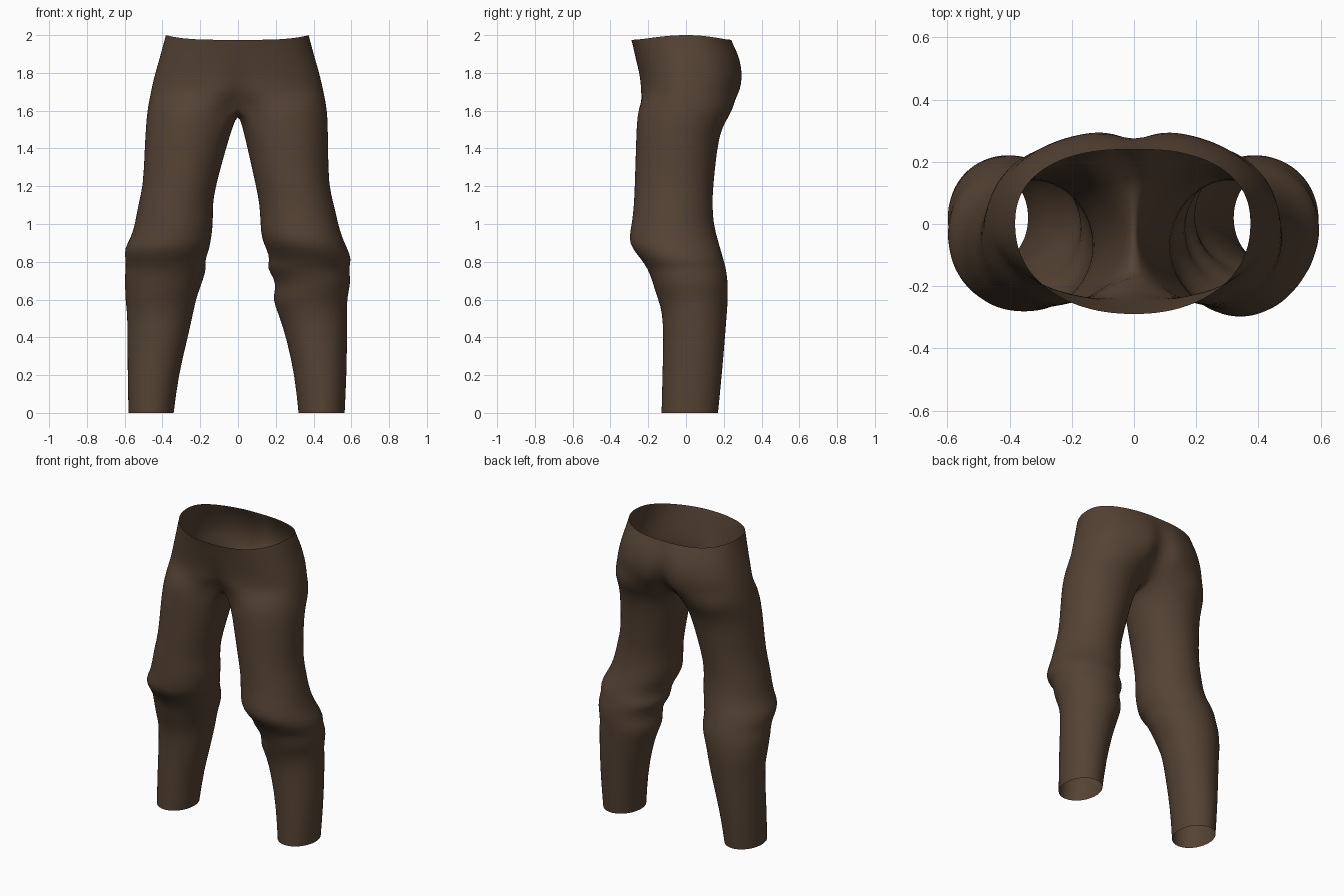
import bpy, bmesh, math

if "Cube" in bpy.data.objects:
    bpy.data.objects.remove(bpy.data.objects["Cube"])

brown = bpy.data.materials.new("dark_brown_cloth")
brown.diffuse_color = (0.09, 0.055, 0.034, 1)
brown.use_nodes = True
brown.node_tree.nodes["Principled BSDF"].inputs["Base Color"].default_value = brown.diffuse_color

# Leg sections: z, right inner/outer x, left inner/outer x, front y, back y
LEG = [
    (0.00, .32, .565, .34, .58, -.13, .17),
    (0.20, .30, .575, .315, .585, -.125, .19),
    (0.40, .255, .578, .265, .585, -.12, .207),
    (0.53, .212, .578, .237, .587, -.125, .217),
    (0.60, .182, .578, .222, .597, -.148, .222),
    (0.65, .197, .588, .205, .597, -.165, .222),
    (0.71, .195, .598, .183, .602, -.182, .22),
    (0.765, .150, .585, .167, .594, -.205, .212),
    (0.81, .170, .603, .175, .596, -.235, .20),
    (0.87, .150, .580, .150, .604, -.285, .182),
    (0.92, .125, .555, .143, .570, -.305, .168),
    (1.00, .118, .530, .130, .545, -.287, .146),
    (1.10, .115, .510, .135, .530, -.276, .14),
    (1.20, .095, .480, .118, .502, -.272, .144),
    (1.40, .050, .478, .063, .495, -.266, .165),
    (1.52, .022, .476, .026, .488, -.262, .19),
    (1.61, .000, .472, .000, .480, -.255, .258),
]
# Hip sections: z, half width, front y, back y, front dip, back cleft depth
HIP = [
    (1.69, .455, -.248, .290, .045, .085),
    (1.74, .445, -.246, .300, .020, .060),
    (1.80, .430, -.252, .306, .006, .036),
    (1.88, .407, -.268, .290, .000, .022),
    (1.94, .390, -.280, .260, .000, .012),
    (1.975, .375, -.290, .242, .000, .003),
]
OUT, INN = 28, 8          # segments on the outer arc and on the crotch arc
SPAN = math.radians(140)


def power(v, n):
    return math.copysign(abs(v) ** (2 / n), v)


def leg_ring(row, side):
    z, ri, ro, li, lo, f, b = row
    inner, outer = (ri, ro) if side > 0 else (li, lo)
    if side < 0:
        f = max(f, -.282)
    cx, rx, cy, ry = (inner + outer) / 2, (outer - inner) / 2, (f + b) / 2, (b - f) / 2
    ring = []
    for j in range(OUT + INN):
        t = -SPAN + 2 * math.pi * j / (OUT + INN)
        ring.append([cx + rx * math.cos(t), cy + ry * math.sin(t), z])
    return ring


def hip_arc(row, side):
    z, w, f, b, dip, cleft = row
    top = row is HIP[-1]
    if side < 0:
        w += .008
    arc = []
    for j in range(OUT + 1):
        t = -math.pi / 2 + math.pi * j / OUT
        n = 2.15 if t < 0 else 2.35
        x, s = w * power(math.cos(t), n), power(math.sin(t), n)
        if j in (0, OUT):
            x = 0
        y = -f * s if t < 0 else b * s
        groove = math.exp(-(x / .055) ** 2)
        y += groove * (dip if t < 0 else -cleft)
        arc.append([x, y, z + (.025 * (x / w) ** 4 if top else 0)])
    return arc


bm = bmesh.new()
for side in (1, -1):
    rings = [leg_ring(r, side) for r in LEG]
    # crotch seam: the inner arc of the top leg ring lies on the centre line
    for k in range(INN + 1):
        p = rings[-1][(OUT + k) % (OUT + INN)]
        u = 1 - 2 * k / INN
        p[0], p[1], p[2] = 0, .16 * u, 1.585 + .055 * u * u
    arcs = [hip_arc(r, side) for r in HIP]
    rows = [[bm.verts.new((side * x, y, z)) for x, y, z in r] for r in rings + arcs]
    for i in range(len(rows) - 1):
        a, b = rows[i], rows[i + 1]
        n = OUT + INN if i + 1 < len(rings) else OUT
        for j in range(n):
            k = (j + 1) % (OUT + INN)
            quad = [a[j], a[k], b[k], b[j]]
            bm.faces.new(quad if side > 0 else quad[::-1])

# stitch both halves along the centre seam
seam = [v for v in bm.verts if abs(v.co.x) < 1e-5]
bmesh.ops.remove_doubles(bm, verts=seam, dist=1e-4)

mesh = bpy.data.meshes.new("trousers")
bm.to_mesh(mesh)
bm.free()
mesh.materials.append(brown)
trousers = bpy.data.objects.new("trousers", mesh)
bpy.context.collection.objects.link(trousers)
mesh.shade_smooth()
smooth = trousers.modifiers.new("soft_cloth", "SUBSURF")
smooth.levels = smooth.render_levels = 1
